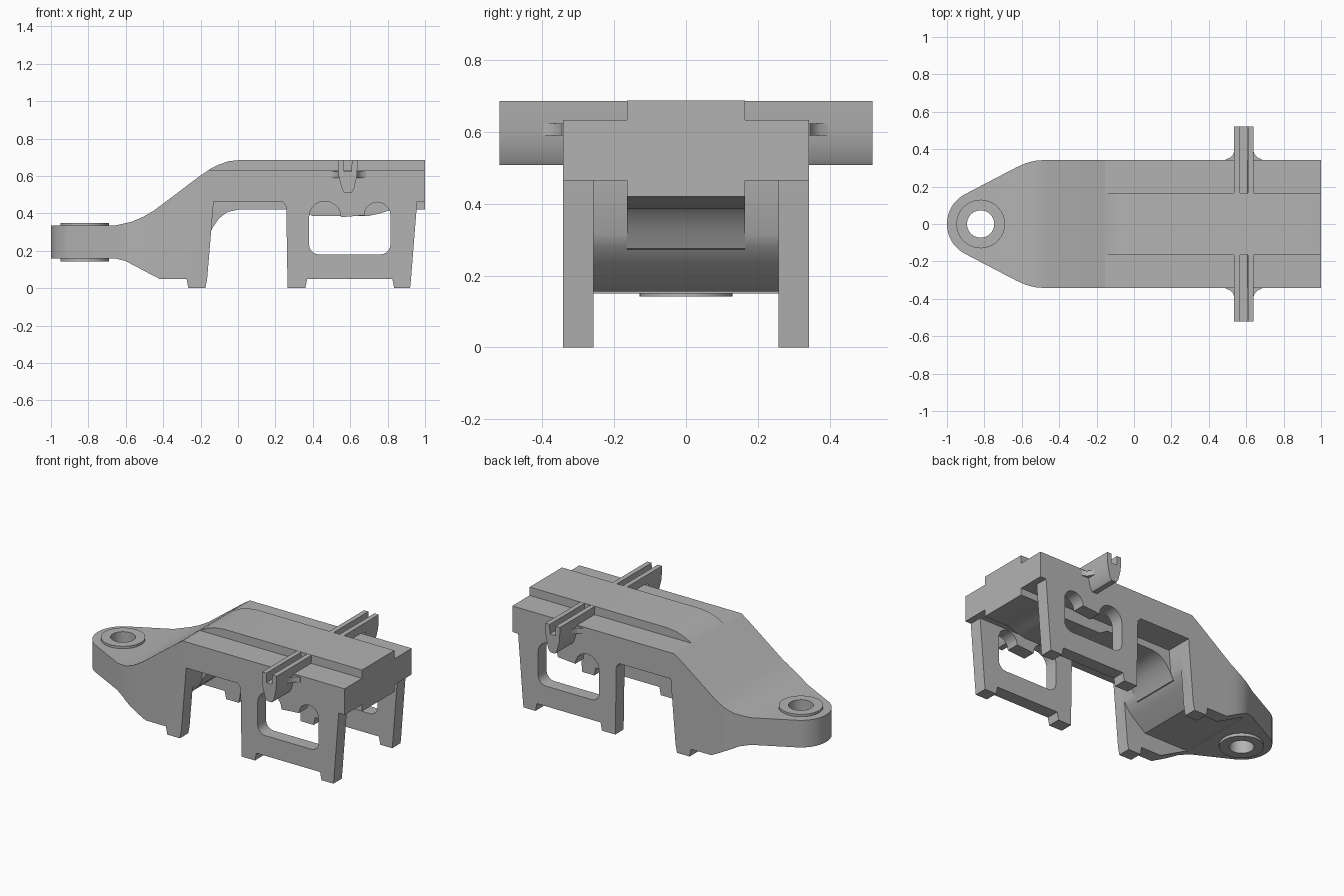
import bpy, bmesh
from math import sin, cos, radians
from mathutils import Vector

cube = bpy.data.objects.get("Cube")
if cube:
    bpy.data.objects.remove(cube)

grey = bpy.data.materials.new("light_grey")
grey.use_nodes = True
grey.diffuse_color = (0.45, 0.45, 0.45, 1)
grey.node_tree.nodes["Principled BSDF"].inputs["Base Color"].default_value = grey.diffuse_color


def arc(cx, cy, r, start, end, steps=10):
    angles = [radians(start + (end - start) * i / steps) for i in range(steps + 1)]
    return [(cx + r * cos(a), cy + r * sin(a)) for a in angles]


def prism(name, points, axis, low, high):
    """Extrude an outline along y (points are x, z) or z (points are x, y)."""
    place = (lambda a, b, d: (a, d, b)) if axis == "y" else (lambda a, b, d: (a, b, d))
    bm = bmesh.new()
    face = bm.faces.new([bm.verts.new(place(a, b, low)) for a, b in points])
    grown = bmesh.ops.extrude_face_region(bm, geom=[face])["geom"]
    shift = Vector(place(0, 0, high - low))
    bmesh.ops.translate(bm, verts=[v for v in grown if isinstance(v, bmesh.types.BMVert)], vec=shift)
    bmesh.ops.recalc_face_normals(bm, faces=bm.faces)
    mesh = bpy.data.meshes.new(name)
    bm.to_mesh(mesh)
    bm.free()
    mesh.materials.append(grey)
    obj = bpy.data.objects.new(name, mesh)
    bpy.context.collection.objects.link(obj)
    return obj


def activate(obj):
    bpy.ops.object.select_all(action="DESELECT")
    obj.select_set(True)
    bpy.context.view_layer.objects.active = obj


def carve(obj, cutter, operation="DIFFERENCE"):
    cutter.hide_render = True
    mod = obj.modifiers.new("carve", "BOOLEAN")
    mod.operation, mod.solver, mod.object = operation, "EXACT", cutter
    activate(obj)
    bpy.ops.object.modifier_apply(modifier=mod.name)
    bpy.data.objects.remove(cutter)


def smooth(obj):
    activate(obj)
    bpy.ops.object.shade_smooth_by_angle(angle=radians(30))


EYE_X = -0.82
HALF = 0.342

# Side outline of the whole body, with legs and feet
top = [(-1, 0.335), (-0.66, 0.335), (-0.57, 0.355), (-0.51, 0.38), (-0.45, 0.415),
       (-0.2, 0.603), (-0.15, 0.637), (-0.1, 0.662), (-0.05, 0.679), (0.02, 0.687), (1, 0.687)]
rear_leg = [(1, 0.465), (0.958, 0.465), (0.925, 0.05), (0.92, 0), (0.835, 0), (0.825, 0.05)]
middle_leg = [(0.37, 0.05), (0.36, 0), (0.265, 0), (0.258, 0.44), (0.235, 0.465)]
front_leg = [(-0.13, 0.465), (-0.165, 0.05), (-0.175, 0), (-0.265, 0), (-0.275, 0.05),
             (-0.42, 0.05), (-0.6, 0.145), (-0.66, 0.16), (-1, 0.16)]
body = prism("body", top + rear_leg + middle_leg + front_leg, "y", -0.6, 0.6)

# Trim the body to its rounded, tapering plan
flank = [(-0.63, 0.302), (-0.58, 0.325), (-0.53, 0.338), (-0.48, HALF), (1.2, HALF)]
nose = arc(EYE_X, 0, 0.18, 119, 241, 20)
plan = nose + [(x, -y) for x, y in flank] + flank[::-1]
carve(body, prism("plan_cutter", plan, "z", -0.2, 1), "INTERSECT")

# Hollow between the side walls
hollow = [(-0.62, -0.2), (-0.62, 0.155), (-0.3, 0.155), (-0.2, 0.235), (-0.16, 0.28),
          (-0.135, 0.33), (-0.13, 0.465), (1.2, 0.465), (1.2, -0.2)]
carve(body, prism("hollow_cutter", hollow, "y", -0.257, 0.257))

# Lowered shoulders along both top edges
for side in (-1, 1):
    low, high = sorted((side * 0.165, side * 0.8))
    step = [(-0.22, 0.633), (1.2, 0.633), (1.2, 0.9), (-0.22, 0.9)]
    carve(body, prism("shoulder_cutter", step, "y", low, high))

# Windows through both walls, with two arched lobes at the top
window = (arc(0.435, 0.235, 0.055, 180, 270, 5) + arc(0.76, 0.235, 0.055, 270, 360, 5)
          + arc(0.745, 0.39, 0.07, 0, 180) + arc(0.465, 0.38, 0.085, 0, 180))
for side in (-1, 1):
    low, high = sorted((side * 0.2, side * 0.5))
    carve(body, prism("window_cutter", window, "y", low, high))

# Eye at the nose with a raised collar
def eye_hole():
    return prism("eye_cutter", arc(EYE_X, 0, 0.073, 0, 350, 35), "z", -0.2, 1)


carve(body, eye_hole())
smooth(body)
collar = prism("eye_collar", arc(EYE_X, 0, 0.13, 0, 350, 35), "z", 0.142, 0.35)
carve(collar, eye_hole())
smooth(collar)

# Central beam under the deck, blending into the front slope
beam_outline = [(-0.24, 0.25), (-0.16, 0.275), (-0.135, 0.325), (-0.1, 0.375), (-0.055, 0.408),
                (0, 0.42), (0.34, 0.42), (0.4, 0.385), (0.69, 0.385), (0.76, 0.4),
                (0.82, 0.42), (1, 0.42), (1, 0.466), (0.95, 0.5), (-0.18, 0.5)]
smooth(prism("central_beam", beam_outline, "y", -0.165, 0.165))

# Grooved side arms with flared roots
arm_outline = [(0.535, 0.686), (0.538, 0.6), (0.556, 0.53), (0.57, 0.508), (0.605, 0.508),
               (0.62, 0.53), (0.636, 0.6), (0.64, 0.686), (0.609, 0.686), (0.607, 0.625),
               (0.568, 0.625), (0.566, 0.686)]
root = [(0.49, 0.33), (0.49, 0.345), (0.515, 0.355), (0.53, 0.372), (0.54, 0.4)]
for side, label in ((1, "back"), (-1, "front")):
    low, high = sorted((side * 0.16, side * 0.52))
    smooth(prism(label + "_arm", arm_outline, "y", low, high))
    flare = root + [(1.175 - x, y) for x, y in root[::-1]]
    smooth(prism(label + "_arm_root", [(x, side * y) for x, y in flare], "z", 0.59, 0.624))
